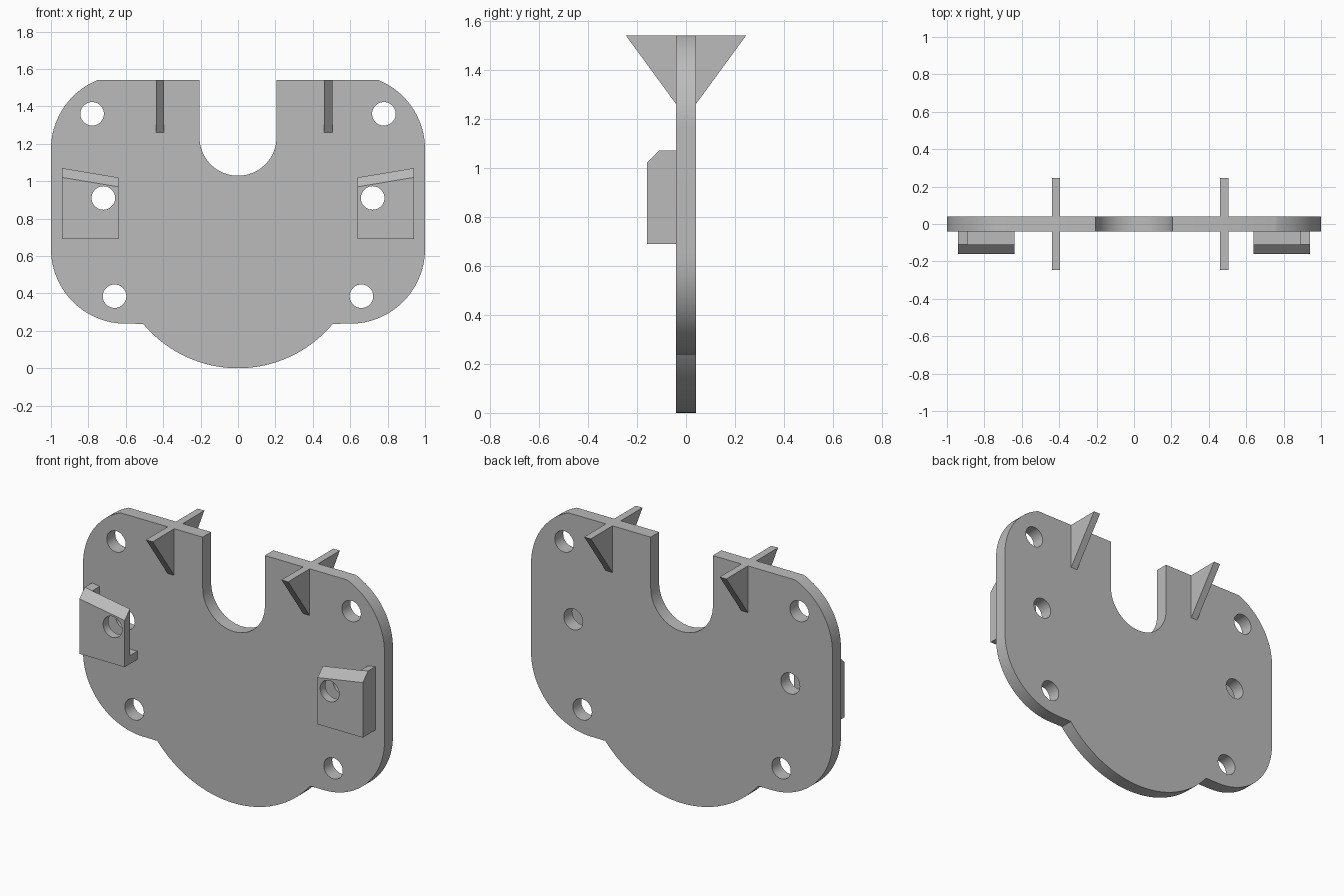
import bpy, bmesh, math
from mathutils import Matrix

if "Cube" in bpy.data.objects:
    bpy.data.objects.remove(bpy.data.objects["Cube"])

grey = bpy.data.materials.new("light_grey")
grey.use_nodes = True
colour = (0.5, 0.5, 0.5, 1)
grey.diffuse_color = colour
grey.node_tree.nodes["Principled BSDF"].inputs["Base Color"].default_value = colour

HALF = 0.04      # half the plate thickness
TOP = 1.54       # top edge height


def finish(name, bm):
    bmesh.ops.recalc_face_normals(bm, faces=bm.faces)
    mesh = bpy.data.meshes.new(name)
    bm.to_mesh(mesh)
    bm.free()
    mesh.materials.append(grey)
    obj = bpy.data.objects.new(name, mesh)
    bpy.context.collection.objects.link(obj)
    return obj


def loft(name, ring_a, ring_b):
    """Solid between two matching rings of 3D points."""
    bm = bmesh.new()
    a = [bm.verts.new(p) for p in ring_a]
    b = [bm.verts.new(p) for p in ring_b]
    bm.faces.new(a)
    bm.faces.new(b[::-1])
    for i in range(len(a)):
        j = (i + 1) % len(a)
        bm.faces.new((a[i], b[i], b[j], a[j]))
    return finish(name, bm)


def arc(cx, cz, r, start, end, steps=24):
    return [(cx + r * math.cos(start + (end - start) * i / steps),
             cz + r * math.sin(start + (end - start) * i / steps))
            for i in range(steps + 1)]


def cut_hole(obj, x, z, r=0.063):
    bm = bmesh.new()
    bmesh.ops.create_cone(bm, cap_ends=True, segments=40, radius1=r, radius2=r, depth=1,
                          matrix=Matrix.Translation((x, 0, z)) @ Matrix.Rotation(math.pi / 2, 4, 'X'))
    cutter = finish("hole_cutter", bm)
    cutter.hide_render = True
    mod = obj.modifiers.new("hole", 'BOOLEAN')
    mod.operation = 'DIFFERENCE'
    mod.solver = 'EXACT'
    mod.object = cutter
    bpy.context.view_layer.objects.active = obj
    bpy.ops.object.modifier_apply(modifier=mod.name)
    bpy.data.objects.remove(cutter)


def smooth(obj):
    bpy.ops.object.select_all(action='DESELECT')
    obj.select_set(True)
    bpy.context.view_layer.objects.active = obj
    bpy.ops.object.shade_smooth_by_angle(angle=math.radians(30))


# Plate: right half of the outline from bottom centre to slot centre, then mirrored
belly_r = 0.66
belly_end = math.asin(0.507 / belly_r)
corner_end = math.asin((TOP - 1.17) / 0.4)
half = arc(0, belly_r, belly_r, -math.pi / 2, -math.pi / 2 + belly_end)
half += arc(0.6, 0.638, 0.4, -math.pi / 2, 0)
half += arc(0.6, 1.17, 0.4, 0, corner_end)
half += [(0.206, TOP)]
half += arc(0, 1.235, 0.206, 0, -math.pi / 2)
outline = half + [(-x, z) for x, z in half[-2:0:-1]]
plate = loft("plate", [(x, -HALF, z) for x, z in outline], [(x, HALF, z) for x, z in outline])
for side in (-1, 1):
    for x, z in ((0.78, 1.36), (0.72, 0.91), (0.66, 0.385)):
        cut_hole(plate, side * x, z)
smooth(plate)

# Triangular fins on both faces of the plate
for side, x in (("right", -0.417), ("left", 0.482)):
    for face, s in (("front", -1), ("back", 1)):
        tri = [(s * HALF, TOP), (s * 0.245, TOP), (s * HALF, 1.26)]
        loft(f"{side}_{face}_fin", *[[(x + d, y, z) for y, z in tri] for d in (-0.022, 0.022)])


# Pocket brackets: chamfered front with a foot, plus an outer side wall
def section(x, side, profile):
    drop = (0.94 - x) / 0.3 * 0.05    # top edge falls towards the middle
    return [(side * x, y, z - drop if z > 0.9 else z) for y, z in profile]


front_profile = [(-0.16, 0.69), (-0.16, 1.02), (-0.11, 1.07),
                 (-0.11, 0.74), (-HALF, 0.74), (-HALF, 0.69)]
wall_profile = [(-0.11, 0.74), (-0.11, 1.07), (-HALF, 1.07), (-HALF, 0.74)]
for name, side in (("right", -1), ("left", 1)):
    front = loft(f"{name}_bracket_front", section(0.94, side, front_profile),
                 section(0.64, side, front_profile))
    cut_hole(front, side * 0.72, 0.91)
    smooth(front)
    loft(f"{name}_bracket_wall", section(0.94, side, wall_profile),
         section(0.89, side, wall_profile))
